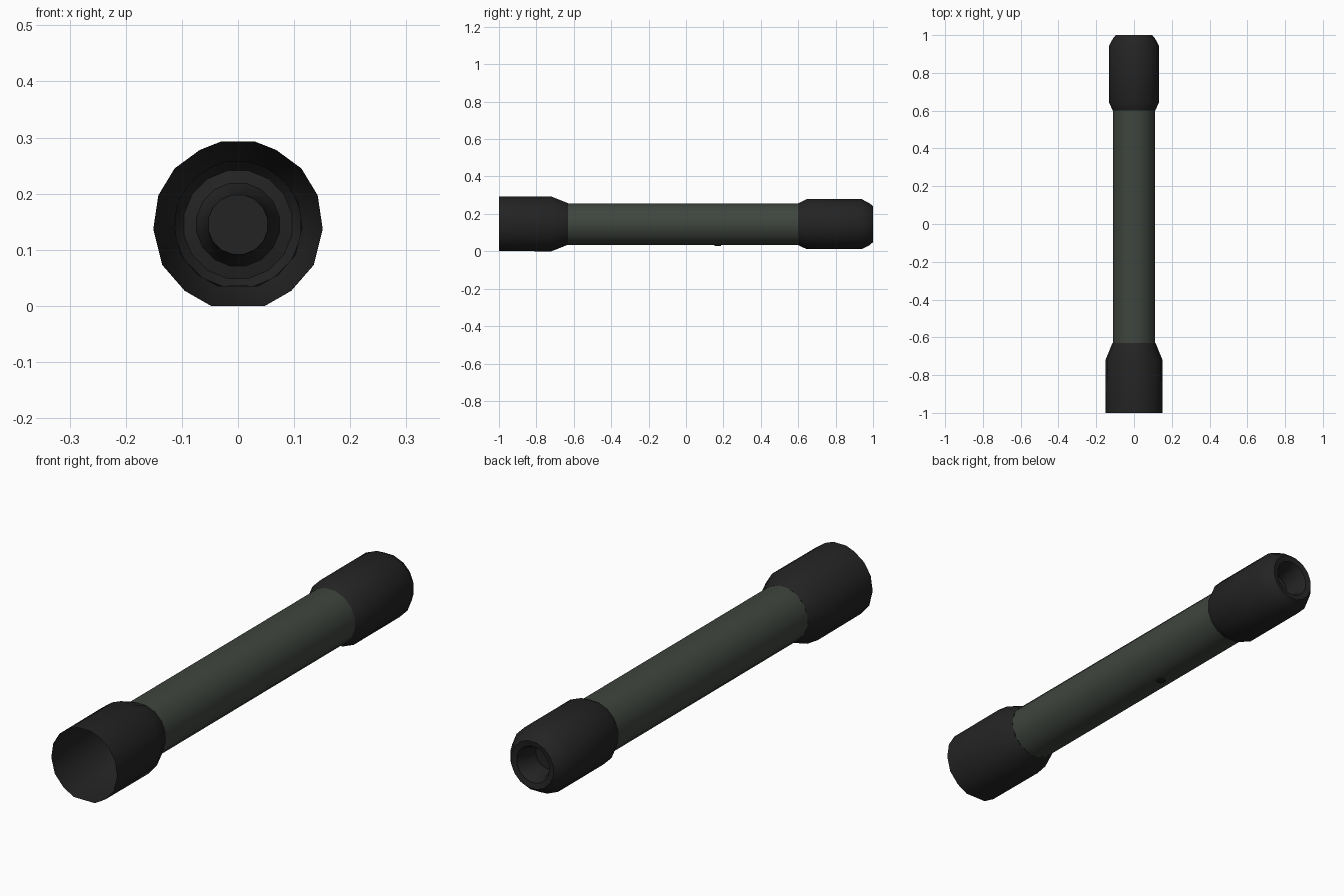
import bpy, bmesh, math

if "Cube" in bpy.data.objects:
    bpy.data.objects.remove(bpy.data.objects["Cube"])

CZ = 0.145  # height of the tube axis


def material(name, rgb):
    m = bpy.data.materials.new(name)
    m.diffuse_color = (*rgb, 1)
    m.use_nodes = True
    m.node_tree.nodes["Principled BSDF"].inputs["Base Color"].default_value = m.diffuse_color
    return m


BLACK = material("matte black", (0.017, 0.017, 0.017))
GREEN = material("dark grey green", (0.05, 0.06, 0.049))

# unit cross-sections in (x, z): hand-faceted bell and regular 16-gon
half = [(0.030, 0.293), (0.068, 0.278), (0.113, 0.245), (0.142, 0.197),
        (0.151, 0.137), (0.135, 0.073), (0.095, 0.027), (0.048, 0.0)]
bell_section = [(x / 0.151, (z - CZ) / 0.151) for x, z in half]
bell_section += [(-x, z) for x, z in reversed(bell_section)]
round_section = [(math.sin((i + 0.5) * math.pi / 8), math.cos((i + 0.5) * math.pi / 8))
                 for i in range(16)]


def lathe(name, section, profile, mat, cap_end=False):
    """Sweep a section along y; profile holds (radius, y) pairs."""
    bm = bmesh.new()
    rings = [[bm.verts.new((x * r, y, CZ + z * r)) for x, z in section] for r, y in profile]
    n = len(section)
    for a, b in zip(rings, rings[1:]):
        for i in range(n):
            j = (i + 1) % n
            bm.faces.new((a[i], a[j], b[j], b[i]))
    if cap_end:
        bm.faces.new(rings[-1])
    me = bpy.data.meshes.new(name)
    bmesh.ops.recalc_face_normals(bm, faces=bm.faces)
    # outward orientation, judged on a side face of the first band
    f = max(bm.faces, key=lambda q: q.calc_center_median().z)
    if f.normal.z < 0:
        bmesh.ops.reverse_faces(bm, faces=bm.faces)
    bm.to_mesh(me)
    bm.free()
    me.materials.append(mat)
    ob = bpy.data.objects.new(name, me)
    bpy.context.collection.objects.link(ob)
    bpy.ops.object.select_all(action='DESELECT')
    ob.select_set(True)
    bpy.context.view_layer.objects.active = ob
    bpy.ops.object.shade_smooth_by_angle(angle=math.radians(35))
    return ob


# open front bell
lathe("front_bell", bell_section,
      [(0.150, -1.0), (0.151, -0.72), (0.114, -0.63)], BLACK)

# main tube
lathe("main_tube", round_section, [(0.114, -0.63), (0.114, 0.60)], GREEN)

# rear cap with rounded lip and recessed, closed eye hole
lathe("rear_cap", round_section,
      [(0.114, 0.60), (0.136, 0.645), (0.136, 0.94), (0.115, 0.98), (0.098, 1.0),
       (0.075, 0.995), (0.062, 0.97), (0.054, 0.90)], BLACK, cap_end=True)

# small dark plug on the underside of the tube
bpy.ops.mesh.primitive_cylinder_add(vertices=12, radius=0.018, depth=0.008,
                                    location=(0, 0.17, CZ - 0.113))
plug = bpy.context.object
plug.name = "underside_plug"
plug.data.materials.append(BLACK)
